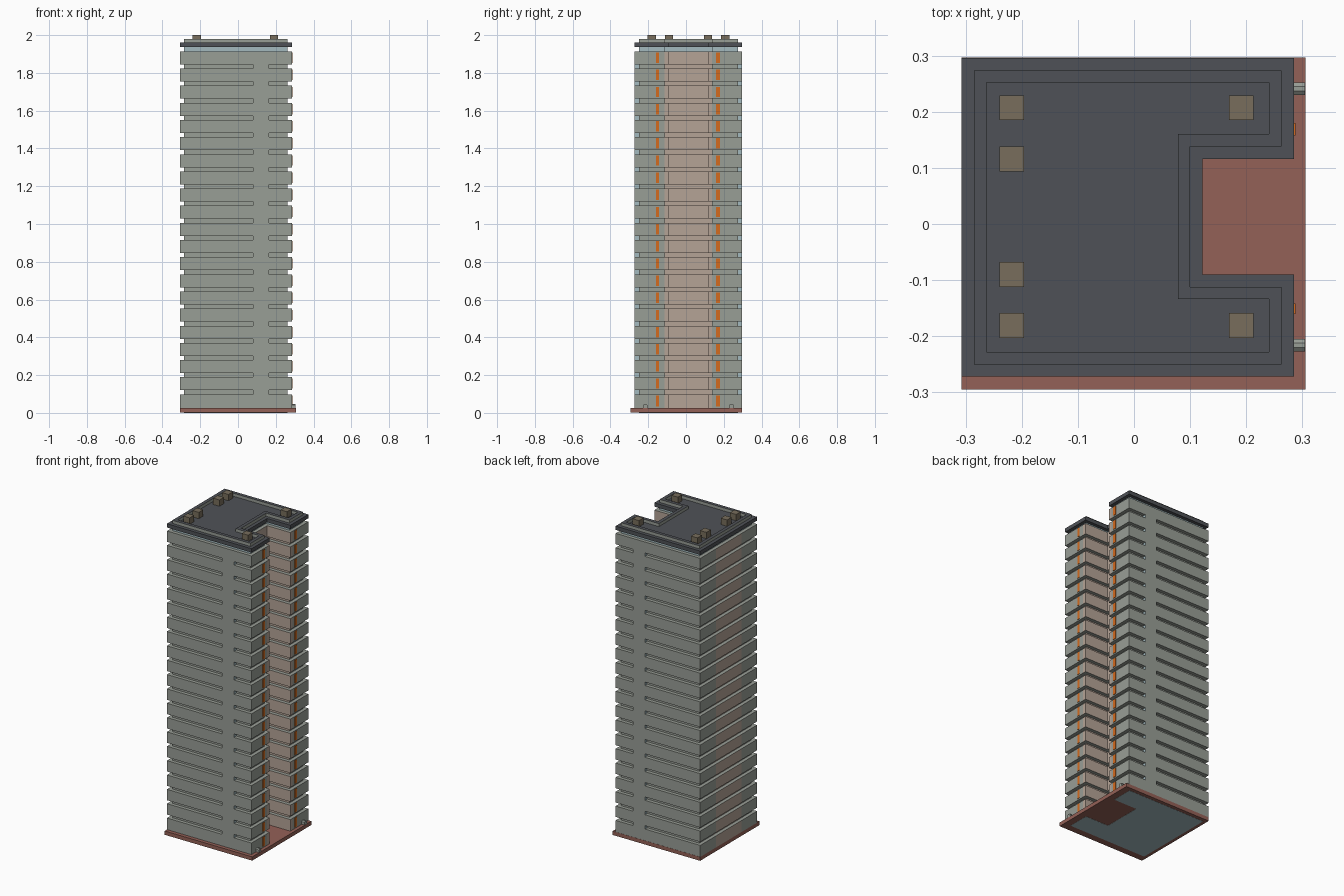
import bpy
import bmesh

old = bpy.data.objects.get("Cube")
if old:
    bpy.data.objects.remove(old, do_unlink=True)


def material(name, *srgb):
    lin = [((c + 0.055) / 1.055) ** 2.4 for c in srgb] + [1.0]
    m = bpy.data.materials.new(name)
    m.use_nodes = True
    m.diffuse_color = lin
    m.node_tree.nodes["Principled BSDF"].inputs["Base Color"].default_value = lin
    return m


WALL = material("wall grey", 0.60, 0.62, 0.59)
BEIGE = material("beige panel", 0.71, 0.64, 0.59)
GLASS = material("pale blue glass", 0.64, 0.73, 0.75)
ROOF = material("roof slate", 0.31, 0.32, 0.34)
BRICK = material("brick red", 0.58, 0.38, 0.34)
ORANGE = material("orange trim", 0.83, 0.42, 0.12)
VENT = material("vent brown", 0.47, 0.43, 0.36)

# Main dimensions
X0, X1, Y0, Y1 = -0.307, 0.285, -0.272, 0.296
NOTCH_X, NOTCH_Y0, NOTCH_Y1 = 0.122, -0.09, 0.116
BEIGE_Y0, BEIGE_Y1 = -0.115, 0.138
RECESS = 0.022
PLINTH, SLOT, STOREY = 0.025, 0.022, 0.0908
FIRST_TOP, FLOORS = 0.098, 21
ROOF_Z, SLAB_Z, PARAPET_Z = 1.936, 1.96, 1.979


def outline(inset, split=True):
    """C-shaped footprint, counter-clockwise, with extra points at colour changes."""
    a, b, c, d = X0 + inset, X1 - inset, Y0 + inset, Y1 - inset
    n, n0, n1 = NOTCH_X - inset, NOTCH_Y0 - inset, NOTCH_Y1 + inset
    lower = [(b, BEIGE_Y0)] if split else []
    upper = [(b, BEIGE_Y1)] if split else []
    left = [(a, BEIGE_Y1), (a, BEIGE_Y0)] if split else []
    return ([(a, c), (b, c)] + lower + [(b, n0), (n, n0), (n, n1), (b, n1)]
            + upper + [(b, d), (a, d)] + left)


def finish(name, bm, mats, rule=None):
    bmesh.ops.recalc_face_normals(bm, faces=bm.faces)
    if rule:
        for f in bm.faces:
            f.material_index = rule(f)
    mesh = bpy.data.meshes.new(name)
    bm.to_mesh(mesh)
    bm.free()
    for m in mats:
        mesh.materials.append(m)
    obj = bpy.data.objects.new(name, mesh)
    bpy.context.collection.objects.link(obj)
    return obj


def add_prism(bm, pts, z0, z1):
    low = [bm.verts.new((x, y, z0)) for x, y in pts]
    high = [bm.verts.new((x, y, z1)) for x, y in pts]
    bm.faces.new(low[::-1])
    bm.faces.new(high)
    for i in range(len(pts)):
        j = (i + 1) % len(pts)
        bm.faces.new((low[i], low[j], high[j], high[i]))


def add_box(bm, xa, xb, ya, yb, za, zb):
    add_prism(bm, [(xa, ya), (xb, ya), (xb, yb), (xa, yb)], za, zb)


def facade_rule(f):
    if f.normal.z < -0.5 and f.calc_center_median().z < PLINTH / 2:
        return 2
    y = f.calc_center_median().y
    return int(abs(f.normal.z) < 0.5 and BEIGE_Y0 < y < BEIGE_Y1)


def floor_range(k):
    top = FIRST_TOP + STOREY * k
    return (top - STOREY + SLOT if k else PLINTH), top


# Plinth slab
bm = bmesh.new()
add_box(bm, X0, 0.306, -0.295, 0.297, 0.001, PLINTH)
finish("plinth", bm, [BRICK])

# Recessed core behind the slots
TOP = floor_range(FLOORS - 1)[1]
bm = bmesh.new()
add_prism(bm, outline(RECESS), 0, TOP - 0.002)
finish("core", bm, [WALL, BEIGE, GLASS], facade_rule)

# Storey bands
bm = bmesh.new()
for k in range(FLOORS):
    add_prism(bm, outline(0), *floor_range(k))
finish("storey_bands", bm, [WALL, BEIGE, GLASS], facade_rule)

# Front and back piers closing part of each slot
bm = bmesh.new()
for k in range(FLOORS - 1):
    za, zb = floor_range(k)[1], floor_range(k + 1)[0]
    for ya, yb in ((Y0, Y0 + RECESS), (Y1 - RECESS, Y1)):
        add_box(bm, 0.08, 0.163, ya, yb, za, zb)
finish("slot_piers", bm, [WALL, GLASS], lambda f: int(abs(f.normal.x) > 0.5))

# Orange trim plates on both wing ends
bm = bmesh.new()
for k in range(FLOORS):
    za, zb = floor_range(k)
    for ya, yb in ((-0.16, -0.142), (0.158, 0.18)):
        add_box(bm, X1 - 0.002, X1 + 0.003, ya, yb, za + 0.008, zb - 0.006)
finish("orange_trim", bm, [ORANGE])

# Glazed band below the roof
bm = bmesh.new()
add_prism(bm, outline(RECESS, False), TOP - 0.002, ROOF_Z)
finish("top_glazing", bm, [GLASS])

# Roof slab
bm = bmesh.new()
add_prism(bm, outline(0, False), ROOF_Z, SLAB_Z)
finish("roof_slab", bm, [ROOF])

# Parapet ring
bm = bmesh.new()
rings = [[bm.verts.new((x, y, z)) for x, y in outline(inset, False)]
         for inset, z in ((RECESS, SLAB_Z), (RECESS, PARAPET_Z),
                          (RECESS * 2, PARAPET_Z), (RECESS * 2, SLAB_Z))]
for a, b in zip(rings, rings[1:] + rings[:1]):
    for i in range(len(a)):
        j = (i + 1) % len(a)
        bm.faces.new((a[i], a[j], b[j], b[i]))
finish("parapet", bm, [WALL, ROOF], lambda f: int(abs(f.normal.z) > 0.5))

# Rooftop vents
bm = bmesh.new()
for x, ys in ((-0.218, (0.207, 0.116, -0.09, -0.181)), (0.191, (0.207, -0.181))):
    for y in ys:
        add_box(bm, x - 0.022, x + 0.022, y - 0.022, y + 0.022, SLAB_Z, 2.0)
finish("roof_vents", bm, [VENT])

# Small chamfered entrance blocks
bm = bmesh.new()
for y in (-0.216, 0.241):
    profile = [(-0.011, PLINTH), (0.011, PLINTH), (0.011, 0.042),
               (0.004, 0.048), (-0.004, 0.048), (-0.011, 0.042)]
    ends = [[bm.verts.new((x, y + dy, z)) for dy, z in profile] for x in (X1, 0.305)]
    bm.faces.new(ends[0])
    bm.faces.new(ends[1][::-1])
    for i in range(len(profile)):
        j = (i + 1) % len(profile)
        bm.faces.new((ends[0][i], ends[0][j], ends[1][j], ends[1][i]))
finish("entrance_blocks", bm, [WALL])
